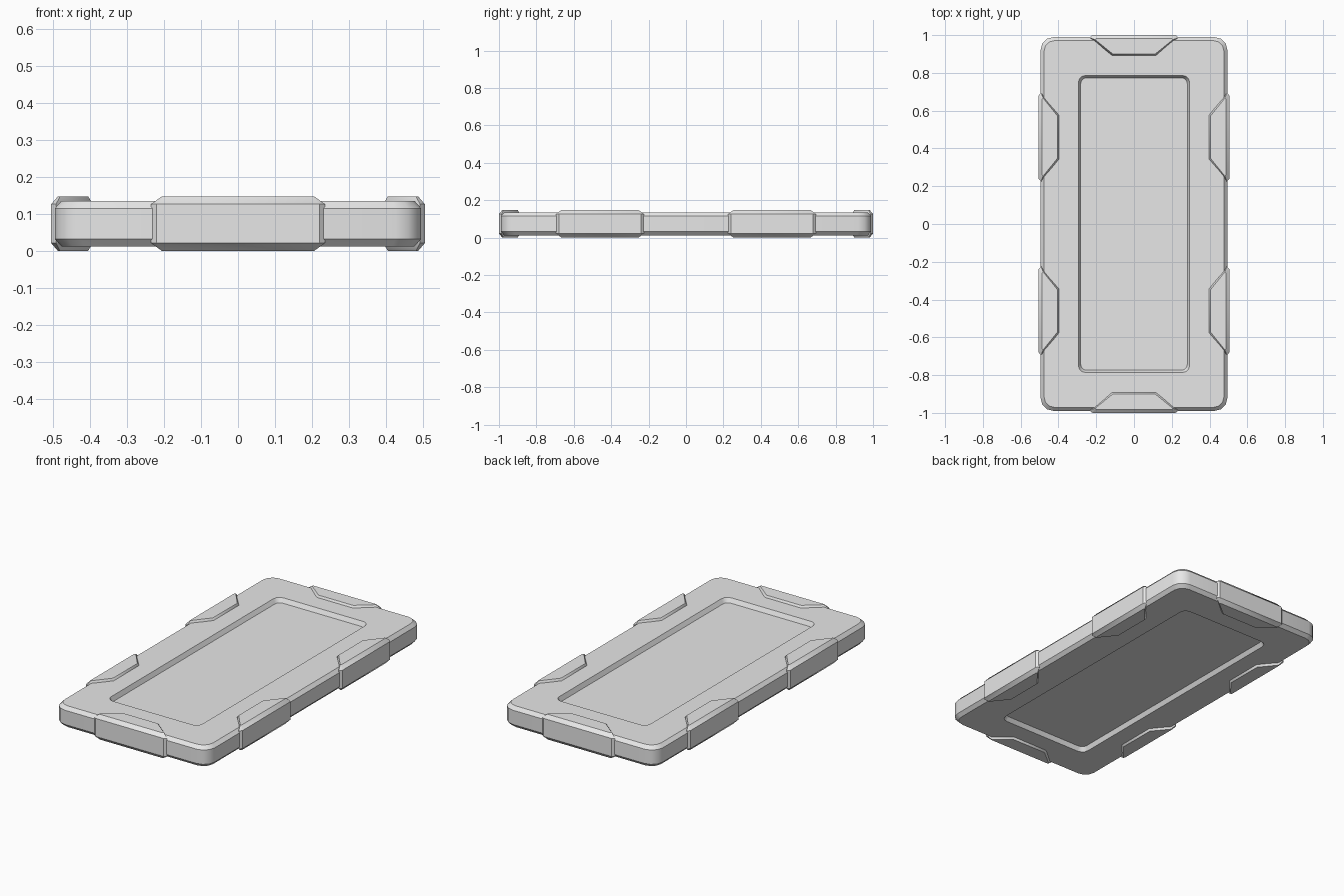
import bpy, bmesh, math
from mathutils import Matrix, Vector

if "Cube" in bpy.data.objects:
    bpy.data.objects.remove(bpy.data.objects["Cube"], do_unlink=True)

grey = bpy.data.materials.new("light grey")
grey.use_nodes = True
grey.diffuse_color = (0.8, 0.8, 0.8, 1)
grey.node_tree.nodes["Principled BSDF"].inputs["Base Color"].default_value = (0.8, 0.8, 0.8, 1)

HEIGHT = 0.147


def rounded_ring(hx, hy, r, z, steps=3):
    """Outline of a rounded rectangle at height z."""
    ring = []
    for corner, (sx, sy) in enumerate([(1, 1), (-1, 1), (-1, -1), (1, -1)]):
        for i in range(steps + 1):
            a = (corner + i / steps) * math.pi / 2
            ring.append(Vector((sx * (hx - r) + r * math.cos(a),
                                sy * (hy - r) + r * math.sin(a), z)))
    return ring


def clip_ring(front, shoulder, back, z):
    """Mirrored trapezoid outline, outer edge towards +y."""
    half = [front, shoulder, back]
    pts = half + [(-x, y) for x, y in reversed(half)]
    return [Vector((x, y, z)) for x, y in pts]


def loft(name, rings, matrix=Matrix()):
    """Skin a stack of matching outlines and cap both ends."""
    bm = bmesh.new()
    layers = [[bm.verts.new(matrix @ p) for p in ring] for ring in rings]
    n = len(layers[0])
    for low, high in zip(layers, layers[1:]):
        for i in range(n):
            j = (i + 1) % n
            bm.faces.new((low[i], low[j], high[j], high[i]))
    bm.faces.new(layers[0][::-1])
    bm.faces.new(layers[-1])
    bmesh.ops.recalc_face_normals(bm, faces=bm.faces)
    mesh = bpy.data.meshes.new(name)
    bm.to_mesh(mesh)
    bm.free()
    mesh.materials.append(grey)
    obj = bpy.data.objects.new(name, mesh)
    bpy.context.collection.objects.link(obj)
    bpy.ops.object.select_all(action='DESELECT')
    obj.select_set(True)
    bpy.context.view_layer.objects.active = obj
    bpy.ops.object.shade_smooth_by_angle(angle=math.radians(35))
    return obj


# Slab with chamfered edges and a shallow recess on both faces
upper = [(0.495, 0.99, 0.07, 0.115), (0.477, 0.972, 0.06, 0.135),
         (0.295, 0.787, 0.04, 0.135), (0.282, 0.774, 0.03, 0.11)]
lower = [(hx, hy, r, HEIGHT - z) for hx, hy, r, z in reversed(upper)]
loft("body", [rounded_ring(*p) for p in lower + upper])

# Chamfered clips that wrap the edges
wide = [(0.22, 0), (0.235, -0.013), (0.12, -0.113)]
narrow = [(0.2, -0.018), (0.206, -0.024), (0.112, -0.1)]
clip = [clip_ring(*narrow, 0), clip_ring(*wide, 0.021),
        clip_ring(*wide, HEIGHT - 0.021), clip_ring(*narrow, HEIGHT)]


def place_clip(name, x, y, turn):
    loft(name, clip, Matrix.Translation((x, y, 0)) @ Matrix.Rotation(math.radians(turn), 4, 'Z'))


place_clip("back_clip", 0, 1, 0)
place_clip("front_clip", 0, -1, 180)
for side, x, turn in (("left", 0.505, -90), ("right", -0.505, 90)):
    for end, y in (("front", -0.46), ("back", 0.46)):
        place_clip(f"{side}_{end}_clip", x, y, turn)
